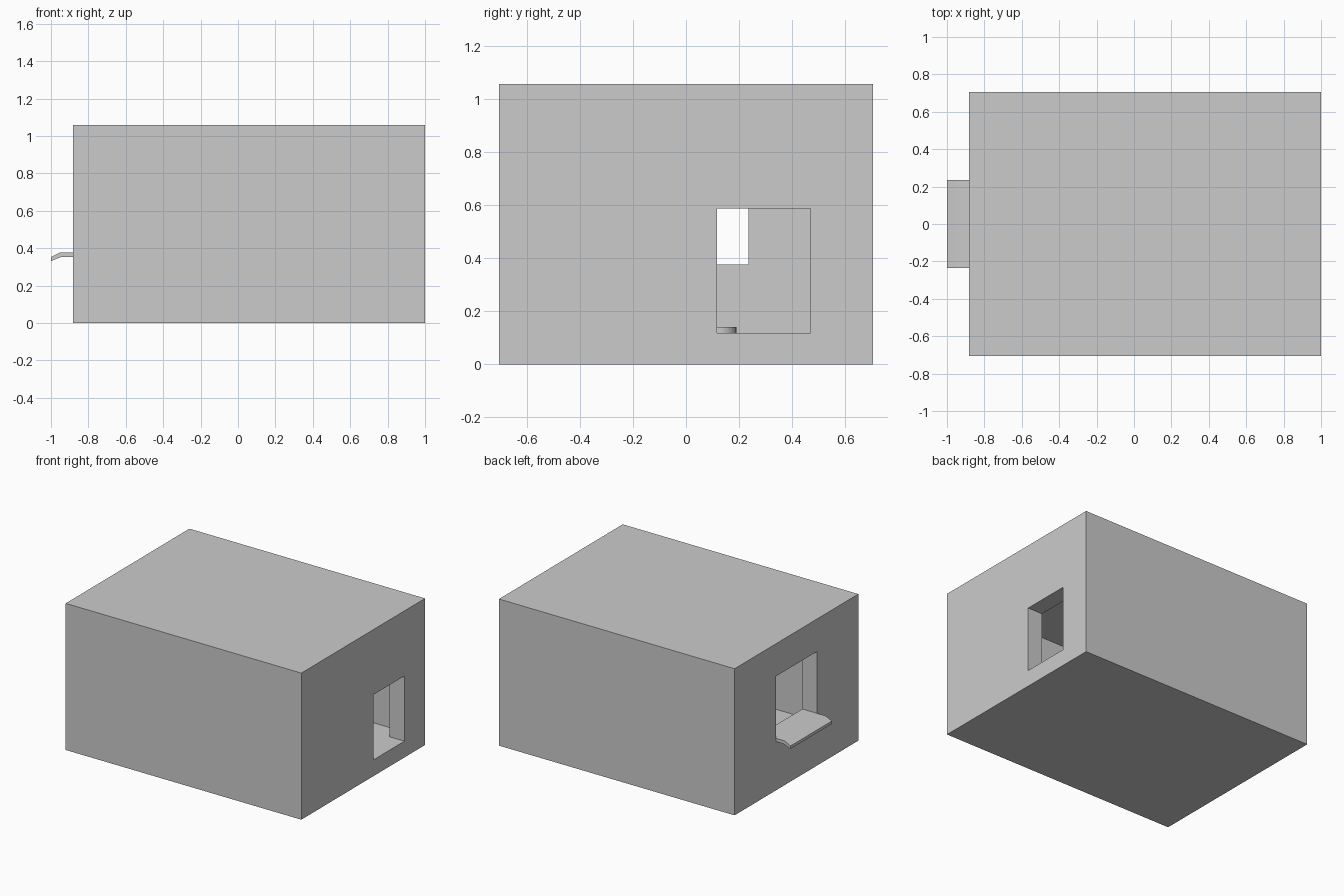
import bpy, bmesh, math

if "Cube" in bpy.data.objects:
    bpy.data.objects.remove(bpy.data.objects["Cube"])

U = 2 / 17          # wall thickness, the module of the whole room
T = 0.024           # thin sheet thickness
X0, X1 = -1 + U, 1.0


def make_object(name, bm):
    bmesh.ops.recalc_face_normals(bm, faces=bm.faces)
    mesh = bpy.data.meshes.new(name)
    bm.to_mesh(mesh)
    bm.free()
    ob = bpy.data.objects.new(name, mesh)
    bpy.context.collection.objects.link(ob)
    return ob


def box(name, x, y, z):
    bm = bmesh.new()
    bmesh.ops.create_cube(bm, size=1)
    for v in bm.verts:
        for i, (lo, hi) in enumerate((x, y, z)):
            v.co[i] = hi if v.co[i] > 0 else lo
    return make_object(name, bm)


def prism(name, points, direction):
    bm = bmesh.new()
    face = bm.faces.new([bm.verts.new(p) for p in points])
    ext = bmesh.ops.extrude_face_region(bm, geom=[face])
    moved = [g for g in ext["geom"] if isinstance(g, bmesh.types.BMVert)]
    bmesh.ops.translate(bm, verts=moved, vec=direction)
    return make_object(name, bm)


def cut(target, cutter):
    mod = target.modifiers.new(cutter.name, "BOOLEAN")
    mod.operation = "DIFFERENCE"
    mod.solver = "EXACT"
    mod.object = cutter
    cutter.hide_render = True
    cutter.hide_viewport = True


# Hollow room shell with a doorway and a window
room = box("room_shell", (X0, X1), (-6 * U, 6 * U), (0, 9 * U))
cutters = [
    box("interior_cutter", (X0 + U, X1 - U), (-5 * U, 5 * U), (U, 8 * U)),
    box("door_cutter", (X1 - 1.5 * U, X1 + U), (U, 4 * U), (U, 5 * U)),
    box("window_cutter", (X0 - U, X0 + 1.5 * U), (-2 * U, 2 * U), (3 * U, 7 * U)),
]
for c in cutters:
    cut(room, c)

# Apply the cuts and discard the cutters
deps = bpy.context.evaluated_depsgraph_get()
carved = bpy.data.meshes.new_from_object(room.evaluated_get(deps))
room.modifiers.clear()
room.data = carved
for c in cutters:
    bpy.data.objects.remove(c)

# Window sill with a drooping outer lip
zs = 3 * U
profile = [(X0 + U, zs), (X0 + U, zs + T), (-0.952, zs + T), (-1.0, zs),
           (-1.0, zs - T + 0.003), (-0.945, zs)]
prism("window_sill", [(x, -2 * U, z) for x, z in profile], (0, 4 * U, 0))

# Rug with rounded corners on the floor
r, hx, hy, cx, n = 0.065, 0.28, 0.19, (X0 + X1) / 2, 8
outline = []
for k, (sx, sy) in enumerate(((1, 1), (-1, 1), (-1, -1), (1, -1))):
    for i in range(n + 1):
        a = math.pi / 2 * (k + i / n)
        outline.append((cx + sx * (hx - r) + r * math.cos(a),
                        sy * (hy - r) + r * math.sin(a), U))
prism("rug", outline, (0, 0, T))
